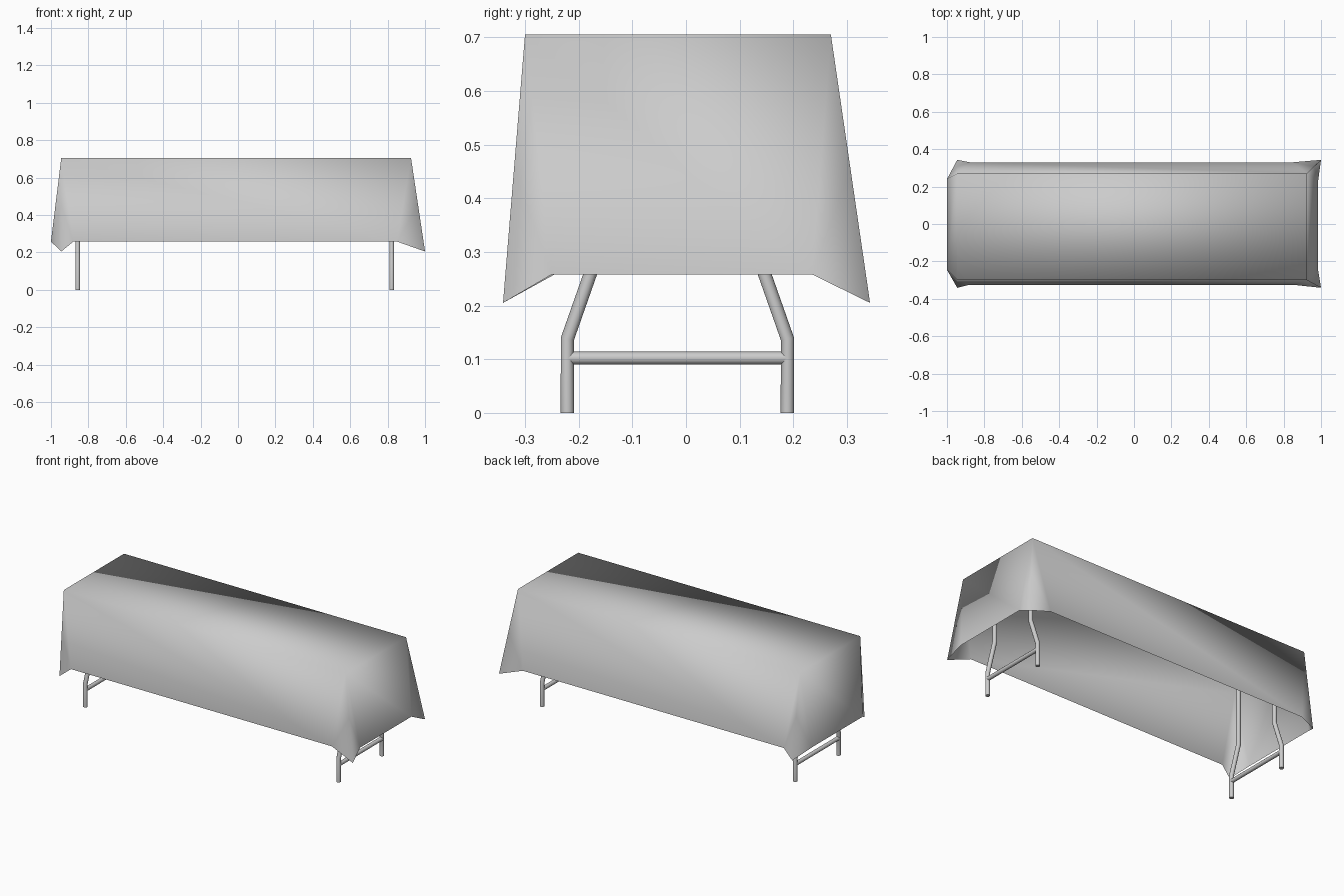
import bpy, bmesh
from mathutils import Vector

if "Cube" in bpy.data.objects:
    bpy.data.objects.remove(bpy.data.objects["Cube"])

TOP, HEM, TIP = 0.705, 0.258, 0.205


def make_object(name, bm):
    bmesh.ops.recalc_face_normals(bm, faces=bm.faces)
    mesh = bpy.data.meshes.new(name)
    bm.to_mesh(mesh)
    bm.free()
    obj = bpy.data.objects.new(name, mesh)
    bpy.context.collection.objects.link(obj)
    return obj


# Draped cloth: top panel, four hanging panels and a pointed fold at each corner
bm = bmesh.new()


def corner(top, long_hem, tip, short_hem):
    mid = (Vector((*top, TOP)) + Vector((*tip, TIP))) * 0.5
    return [bm.verts.new(p) for p in ((*top, TOP), (*long_hem, HEM), (*tip, TIP),
                                      (*short_hem, HEM), mid)]


corners = [
    corner((-0.945, -0.30), (-0.88, -0.325), (-0.945, -0.341), (-1.0, -0.245)),
    corner((0.925, -0.30), (0.85, -0.325), (1.0, -0.341), (0.985, -0.25)),
    corner((0.925, 0.27), (0.85, 0.33), (1.0, 0.343), (0.985, 0.235)),
    corner((-0.945, 0.27), (-0.88, 0.33), (-0.945, 0.343), (-1.0, 0.24)),
]
bm.faces.new([c[0] for c in corners])
for i, c in enumerate(corners):
    n = corners[(i + 1) % 4]
    h = 1 if i % 2 == 0 else 3      # long sides use long hem points, short sides the others
    bm.faces.new((c[0], c[h], n[h], n[0]))
    for k in (1, 3):
        bm.faces.new((c[0], c[4], c[k]))
        bm.faces.new((c[4], c[2], c[k]))
cloth = make_object("tablecloth", bm)
for p in cloth.data.polygons:
    p.use_smooth = True


# Bent tube legs and cross bars
def tube(name, points, radius):
    curve = bpy.data.curves.new(name, 'CURVE')
    curve.dimensions = '3D'
    curve.bevel_depth = radius
    curve.bevel_resolution = 4
    curve.use_fill_caps = True
    spline = curve.splines.new('POLY')
    spline.points.add(len(points) - 1)
    for sp, p in zip(spline.points, points):
        sp.co = (*p, 1)
    spline.use_smooth = True
    obj = bpy.data.objects.new(name, curve)
    bpy.context.collection.objects.link(obj)


CY = -0.016
for side, x in (("left", -0.857), ("right", 0.822)):
    for end, s in (("front", -1), ("back", 1)):
        tube(f"{side}_{end}_leg",
             [(x, CY + s * dy, z) for dy, z in
              ((0.205, 0), (0.205, 0.138), (0.148, 0.30), (0.148, TOP - 0.01))], 0.0125)
    tube(f"{side}_cross_bar", [(x, CY - 0.205, 0.102), (x, CY + 0.205, 0.102)], 0.012)
